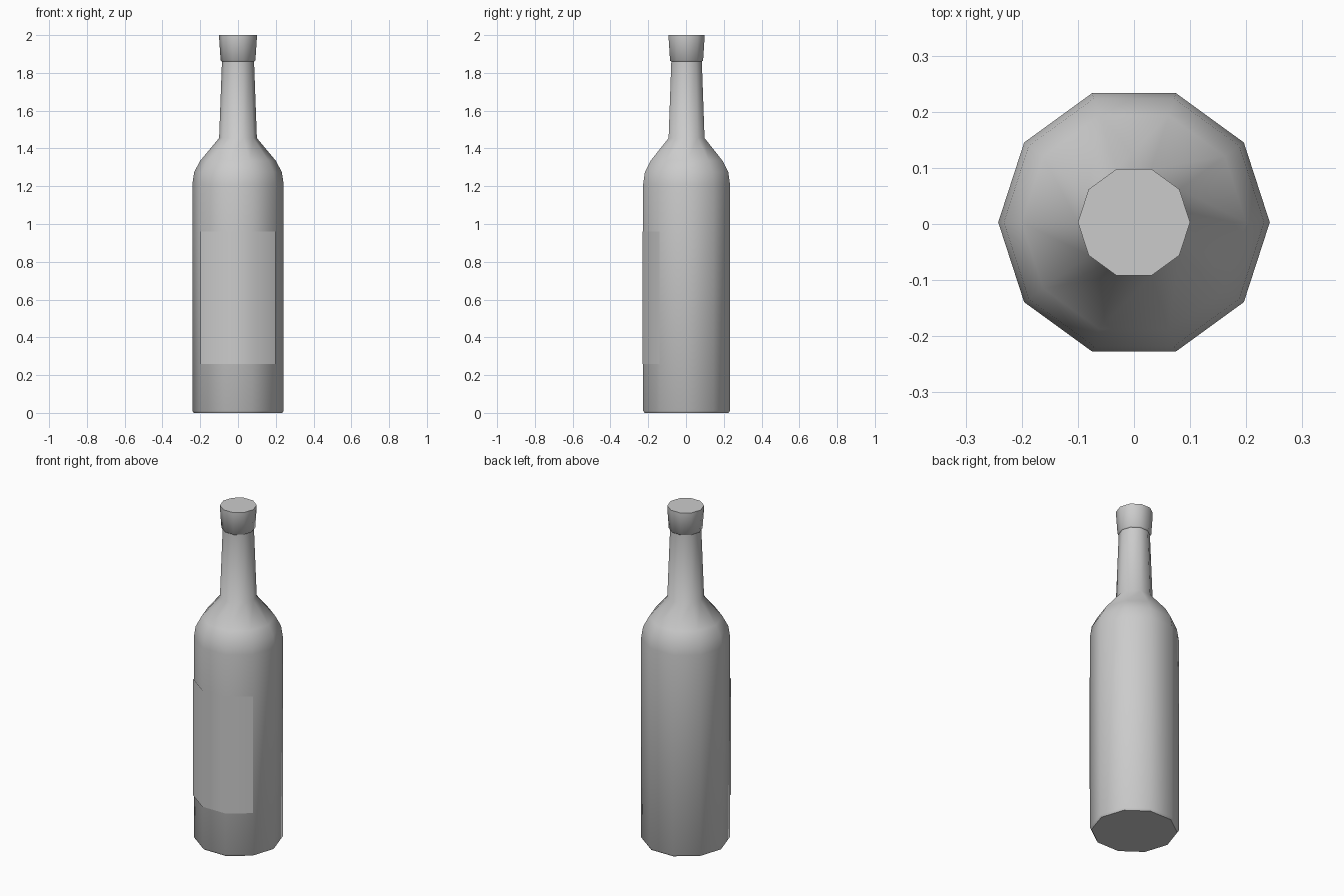
import bpy, math

if "Cube" in bpy.data.objects:
    bpy.data.objects.remove(bpy.data.objects["Cube"])

SIDES = 10
CY = 0.003  # ring centre in y


def ring(radius, z, steps):
    return [(radius * math.cos(math.radians(36 * i)),
             CY + radius * math.sin(math.radians(36 * i)), z) for i in steps]


def loft(name, profile, steps, closed):
    """Stack rings of the profile (radius, z) and skin them."""
    steps = list(steps)
    n = len(steps)
    verts = [v for r, z in profile for v in ring(r, z, steps)]
    faces = []
    for k in range(len(profile) - 1):
        for i in range(n if closed else n - 1):
            j = (i + 1) % n
            faces.append((k * n + i, k * n + j, (k + 1) * n + j, (k + 1) * n + i))
    if closed:
        faces.append(tuple(reversed(range(n))))
        faces.append(tuple(range(len(verts) - n, len(verts))))
    mesh = bpy.data.meshes.new(name)
    mesh.from_pydata(verts, [], faces)
    obj = bpy.data.objects.new(name, mesh)
    bpy.context.collection.objects.link(obj)
    bpy.ops.object.select_all(action='DESELECT')
    obj.select_set(True)
    bpy.context.view_layer.objects.active = obj
    bpy.ops.object.shade_smooth_by_angle(angle=math.radians(50))
    return obj


# Bottle: base, straight body, rounded shoulder, tapering neck, flared collar
bottle_profile = [(0.234, 0), (0.242, 0.012), (0.242, 1.21), (0.232, 1.275),
                  (0.2, 1.335), (0.1, 1.455), (0.085, 1.86), (0.092, 1.865),
                  (0.1, 1.985), (0.1, 2.0)]
loft("bottle", bottle_profile, range(SIDES), True)

# Label: thin sheet over the three front facets
loft("label", [(0.2455, 0.26), (0.2455, 0.96)], range(6, 10), False)
